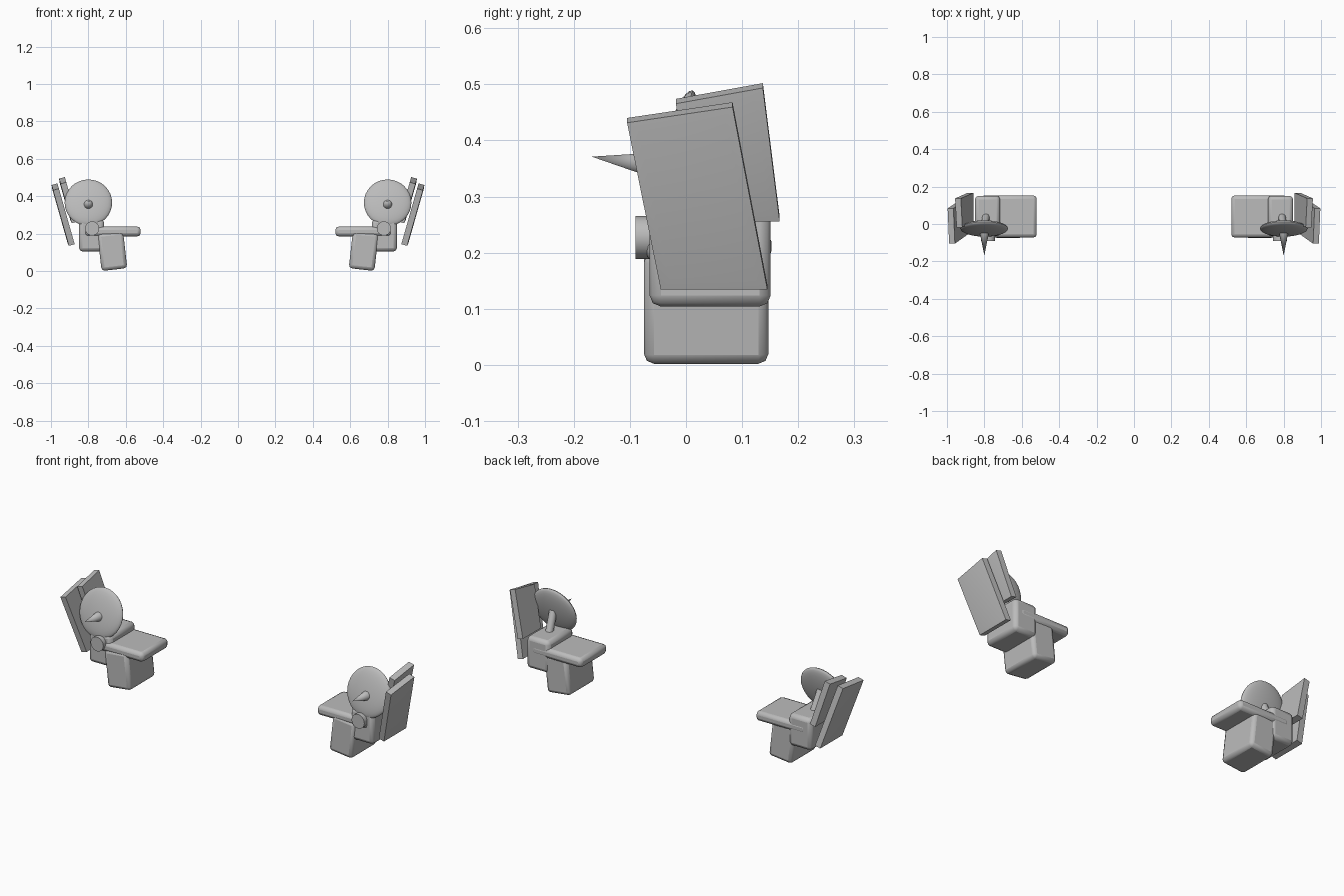
import bpy, bmesh
from math import radians
from mathutils import Matrix, Vector

if "Cube" in bpy.data.objects:
    bpy.data.objects.remove(bpy.data.objects["Cube"], do_unlink=True)

grey = bpy.data.materials.new("plain grey")
grey.use_nodes = True
grey.diffuse_color = (0.5, 0.5, 0.5, 1)
grey.node_tree.nodes["Principled BSDF"].inputs["Base Color"].default_value = (0.5, 0.5, 0.5, 1)


def finish(name, bm, bevel=0, segments=2):
    """Turn a bmesh into a pair of parts, mirrored left to right."""
    bmesh.ops.recalc_face_normals(bm, faces=bm.faces)
    mesh = bpy.data.meshes.new(name)
    bm.to_mesh(mesh)
    bm.free()
    mesh.materials.append(grey)
    obj = bpy.data.objects.new(name, mesh)
    bpy.context.collection.objects.link(obj)
    if bevel:
        mod = obj.modifiers.new("Bevel", "BEVEL")
        mod.width, mod.segments = bevel, segments
    obj.modifiers.new("Mirror", "MIRROR").use_axis = (True, False, False)
    bpy.ops.object.select_all(action="DESELECT")
    obj.select_set(True)
    bpy.context.view_layer.objects.active = obj
    bpy.ops.object.shade_smooth_by_angle(angle=radians(35))
    return obj


def block(name, centre, size, bevel, tilt=0):
    bm = bmesh.new()
    place = (Matrix.Translation(centre) @ Matrix.Rotation(radians(tilt), 4, "Y")
             @ Matrix.Diagonal((*size, 1)))
    bmesh.ops.create_cube(bm, size=1, matrix=place)
    return finish(name, bm, bevel)


def rod(name, start, end, r1, r2, sides=24):
    bm = bmesh.new()
    start, end = Vector(start), Vector(end)
    axis = end - start
    place = (Matrix.Translation((start + end) / 2)
             @ axis.to_track_quat("Z", "Y").to_matrix().to_4x4())
    bmesh.ops.create_cone(bm, cap_ends=True, segments=sides, radius1=r1, radius2=r2,
                          depth=axis.length, matrix=place)
    return finish(name, bm)


def panel(name, outline, x_base, z_base, slope=0.285, thick=0.033):
    """Leaning plate from a side outline of (y, z) corners."""
    bm = bmesh.new()
    lean = lambda y, z: (x_base + (z - z_base) * slope, y, z)
    face = bm.faces.new([bm.verts.new(lean(y, z)) for y, z in outline])
    out = bmesh.ops.extrude_face_region(bm, geom=[face])["geom"]
    verts = [g for g in out if isinstance(g, bmesh.types.BMVert)]
    bmesh.ops.translate(bm, verts=verts, vec=(thick * 0.93, 0, -thick * 0.26))
    # gently crowned outer face
    top = [g for g in out if isinstance(g, bmesh.types.BMFace)]
    bmesh.ops.recalc_face_normals(bm, faces=bm.faces)
    bmesh.ops.inset_region(bm, faces=top, thickness=0.025, depth=0.003)
    return finish(name, bm)


# Arm blocks
block("lower_block", (0.672, 0.036, 0.107), (0.138, 0.222, 0.2), 0.018, tilt=6.5)
block("flat_cover", (0.67, 0.04, 0.211), (0.3, 0.225, 0.052), 0.018)
block("shoulder_block", (0.783, 0.043, 0.19), (0.135, 0.216, 0.172), 0.02)
rod("joint_disc", (0.78, 0.03, 0.227), (0.78, -0.09, 0.227), 0.038, 0.038)

# Dish with its stem and spike
rod("dish_stem", (0.79, 0.045, 0.25), (0.80, -0.01, 0.365), 0.02, 0.02, 16)
bm = bmesh.new()
bmesh.ops.create_uvsphere(
    bm, u_segments=32, v_segments=16, radius=1,
    matrix=Matrix.Translation((0.80, -0.024, 0.365))
    @ Matrix.Rotation(radians(-16), 4, "X")
    @ Matrix.Rotation(radians(90), 4, "X")
    @ Matrix.Diagonal((0.127, 0.129, 0.026, 1)))
finish("dish", bm)
rod("dish_spike", (0.80, -0.035, 0.353), (0.80, -0.168, 0.371), 0.027, 0.0)

# Side panels
panel("outer_panel", [(-0.045, 0.143), (0.145, 0.143), (0.083, 0.468), (-0.105, 0.44)], 0.873, 0.143)
panel("inner_panel", [(0.012, 0.264), (0.167, 0.264), (0.137, 0.502), (-0.018, 0.474)], 0.858, 0.264)
